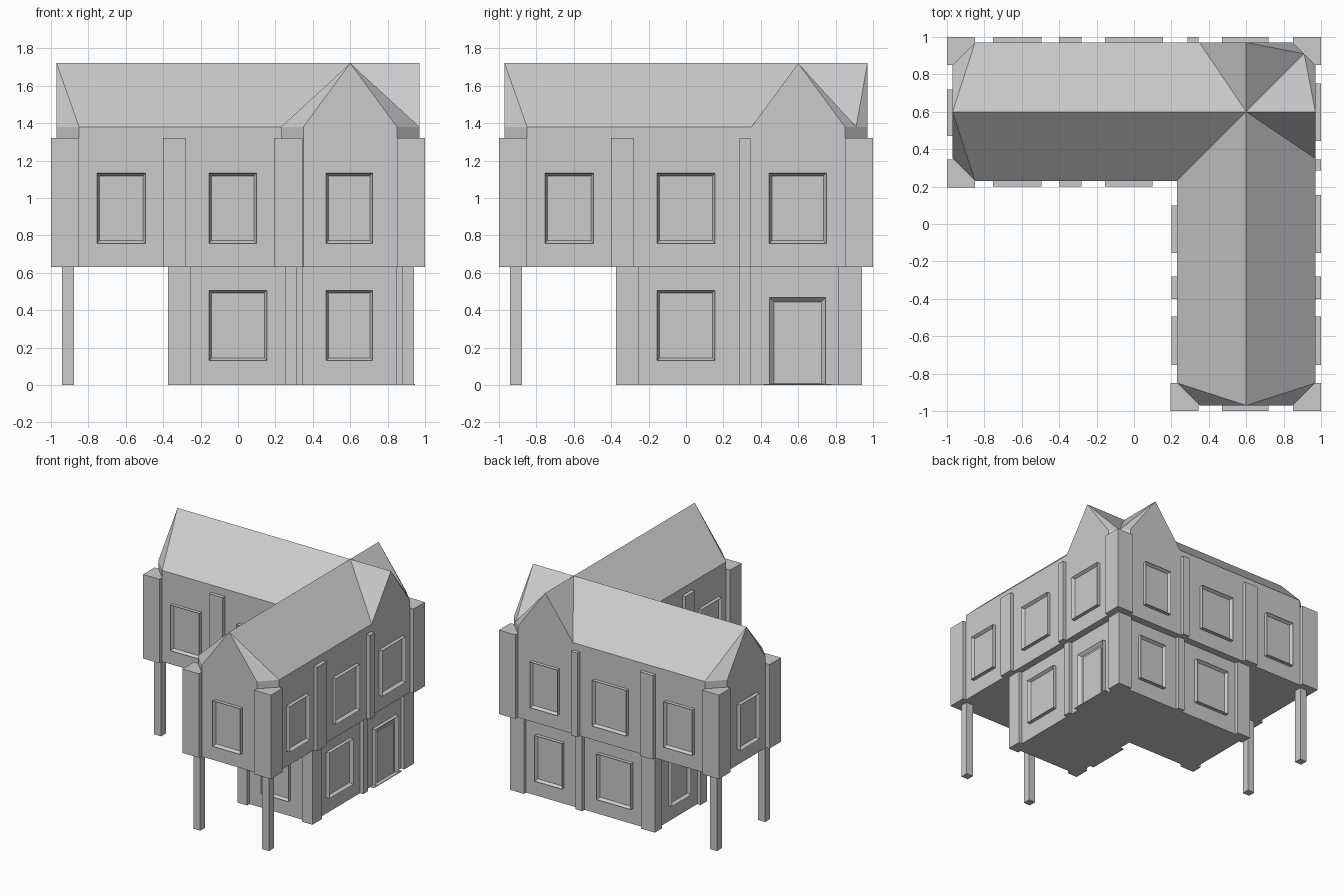
import bpy, bmesh
from mathutils import Matrix, Vector

cube = bpy.data.objects.get("Cube")
if cube:
    bpy.data.objects.remove(cube, do_unlink=True)

# Single plaster colour
plaster = bpy.data.materials.new("grey_plaster")
plaster.use_nodes = True
GREY = (0.6, 0.6, 0.6, 1)
plaster.diffuse_color = GREY
plaster.node_tree.nodes["Principled BSDF"].inputs["Base Color"].default_value = GREY

FLOOR, CAP, EAVE, RIDGE = 0.63, 1.32, 1.38, 1.72


def finish(name, bm):
    bmesh.ops.recalc_face_normals(bm, faces=bm.faces)
    mesh = bpy.data.meshes.new(name)
    bm.to_mesh(mesh)
    bm.free()
    mesh.materials.append(plaster)
    ob = bpy.data.objects.new(name, mesh)
    bpy.context.collection.objects.link(ob)
    return ob


def swap(p):
    return (p[1], p[0]) + tuple(p[2:])


def box(name, xs, ys, zs, flip=False):
    if flip:
        xs, ys = ys, xs
    bm = bmesh.new()
    lo, hi = Vector((xs[0], ys[0], zs[0])), Vector((xs[1], ys[1], zs[1]))
    size = hi - lo
    bmesh.ops.create_cube(bm, size=1, matrix=Matrix.Translation((lo + hi) / 2) @ Matrix.Diagonal((*size, 1)))
    return finish(name, bm)


def framed(name, n, wall, span, zs, flip=False, rim=0.02, door=False):
    """Raised frame on the wall x = wall (normal n along x), with a sunken pane."""
    bm = bmesh.new()
    out = 0.03
    centre = Vector((wall + n * out / 2, sum(span) / 2, sum(zs) / 2))
    size = (out, span[1] - span[0], zs[1] - zs[0], 1)
    bmesh.ops.create_cube(bm, size=1, matrix=Matrix.Translation(centre) @ Matrix.Diagonal(size))
    bm.normal_update()
    front = next(f for f in bm.faces if f.normal.x * n > 0.9)
    bmesh.ops.inset_region(bm, faces=[front], thickness=rim)
    bmesh.ops.translate(bm, verts=front.verts, vec=(-n * 0.025, 0, 0))
    if door:
        # lower the sill to the threshold, leaving the doorway open at the bottom
        for v in front.verts:
            if v.co.z < centre.z:
                v.co.z = 0.008
        for v in bm.verts:
            if abs(v.co.z - rim) < 0.001:
                v.co.z = 0.008
    if flip:
        for v in bm.verts:
            v.co.x, v.co.y = v.co.y, v.co.x
    return finish(name, bm)


# Ground floor: L-shaped block
L = [(0.29, 0.29), (0.29, -0.345), (0.91, -0.345), (0.91, 0.91)]
L += [swap(p) for p in reversed(L[1:3])]
bm = bmesh.new()
base = bm.faces.new([bm.verts.new((x, y, 0)) for x, y in L])
top = bmesh.ops.extrude_face_region(bm, geom=[base])["geom"]
bmesh.ops.translate(bm, verts=[g for g in top if isinstance(g, bmesh.types.BMVert)], vec=(0, 0, FLOOR))
finish("ground_floor_walls", bm)

# Upper floor and roof share one shell, mirrored over the diagonal
inner, end_in, gable_in = (0.23, 0.23), (0.23, -0.85), (0.35, -0.97)
gable_out, end_out, valley = (0.85, -0.97), (0.97, -0.85), (0.97, 0.35)
corner, mid = (0.97, 0.85), (0.91, 0.91)
half = [inner, end_in, gable_in, gable_out, end_out, valley, corner, mid]
outline = half + [swap(p) for p in reversed(half[1:-1])]
peak, ridge_end, side_end = (0.6, 0.6), (0.6, -0.97), (0.97, 0.6)


def e(p):
    return (*p, EAVE)


def r(p):
    return (*p, RIDGE)


roof_half = [
    [e(inner), e(end_in), r(ridge_end), r(peak)],
    [e(end_in), e(gable_in), r(ridge_end)],
    [e(gable_in), e(gable_out), r(ridge_end)],
    [e(gable_out), e(end_out), r(ridge_end)],
    [e(end_out), e(valley), r(peak), r(ridge_end)],
    [e(valley), r(side_end), r(peak)],
    [e(valley), e(corner), r(side_end)],
    [e(corner), e(mid), r(side_end)],
    [e(mid), r(peak), r(side_end)],
]
bm = bmesh.new()
bm.faces.new([bm.verts.new((*p, FLOOR)) for p in outline])
for a, b in zip(outline, outline[1:] + outline[:1]):
    bm.faces.new([bm.verts.new(q) for q in ((*a, FLOOR), (*b, FLOOR), e(b), e(a))])
for face in roof_half:
    bm.faces.new([bm.verts.new(q) for q in face])
    bm.faces.new([bm.verts.new(swap(q)) for q in reversed(face)])
bmesh.ops.remove_doubles(bm, verts=bm.verts, dist=0.001)
finish("upper_floor_and_roof", bm)

# Parts repeated on both wings
UP, LOW, WIN_UP, WIN_LOW = (FLOOR, CAP), (0, FLOOR), (0.757, 1.132), (0.13, 0.505)
SMALL, WIDE, FAR = (0.47, 0.72), (-0.155, 0.155), (-0.755, -0.495)
DOOR = (0, 0.468)
for flip, wing in ((False, "front_wing"), (True, "side_wing")):
    # corner piers and pilasters
    for xs, tag in (((0.195, 0.345), "inner"), ((0.85, 1), "outer")):
        box(f"{wing}_upper_pier_{tag}", xs, (-1, -0.85), UP, flip)
    for xs, tag in (((0.26, 0.345), "inner"), ((0.845, 0.94), "outer")):
        box(f"{wing}_ground_pier_{tag}", xs, (-0.375, -0.25), LOW, flip)
    for xs, tag in (((0.2, 0.24), "inner"), ((0.96, 1), "outer")):
        box(f"{wing}_upper_pilaster_{tag}", xs, (-0.4, -0.28), UP, flip)
    box(f"{wing}_upper_slim_pilaster", (0.96, 1), (0.285, 0.345), UP, flip)
    box(f"{wing}_ground_slim_pilaster", (0.9, 0.94), (0.285, 0.345), LOW, flip)
    # posts under the overhang
    for xs, tag in (((0.255, 0.315), "inner"), ((0.877, 0.94), "outer")):
        box(f"{wing}_post_{tag}", xs, (-0.94, -0.877), LOW, flip)
    # upper windows
    last = SMALL if flip else (0.445, 0.75)
    for i, span in enumerate((FAR, WIDE, last)):
        framed(f"{wing}_upper_outer_window_{i}", 1, 0.97, span, WIN_UP, flip)
    for i, span in enumerate((FAR, (-0.155, 0.1))):
        framed(f"{wing}_upper_inner_window_{i}", -1, 0.23, span, WIN_UP, flip)
    # windows in the wing ends
    framed(f"{wing}_upper_end_window", -1, -0.97, SMALL, WIN_UP, not flip)
    framed(f"{wing}_ground_end_window", -1, -0.345, SMALL, WIN_LOW, not flip)
    # ground floor long sides
    framed(f"{wing}_ground_outer_window", 1, 0.91, WIDE, WIN_LOW, flip)

box("upper_back_corner_pier", (0.85, 1), (0.85, 1), UP)
box("ground_back_corner_pier", (0.815, 0.94), (0.815, 0.94), LOW)
framed("ground_back_window", 1, 0.91, SMALL, WIN_LOW, True)
framed("ground_inner_window", -1, 0.29, WIDE, WIN_LOW, True)

# Doors with panel and threshold
for name, n, wall, mid_y in (("side_door", 1, 0.91, 0.597), ("courtyard_door", -1, 0.29, 0)):
    framed(f"{name}_frame", n, wall, (mid_y - 0.15, mid_y + 0.15), DOOR, rim=0.033, door=True)
    box(f"{name}_panel", sorted((wall, wall + n * 0.012)), (mid_y - 0.11, mid_y + 0.11), (0.012, 0.427))
    box(f"{name}_threshold", sorted((wall, wall + n * 0.035)), (mid_y - 0.18, mid_y + 0.18), (0, 0.006))
